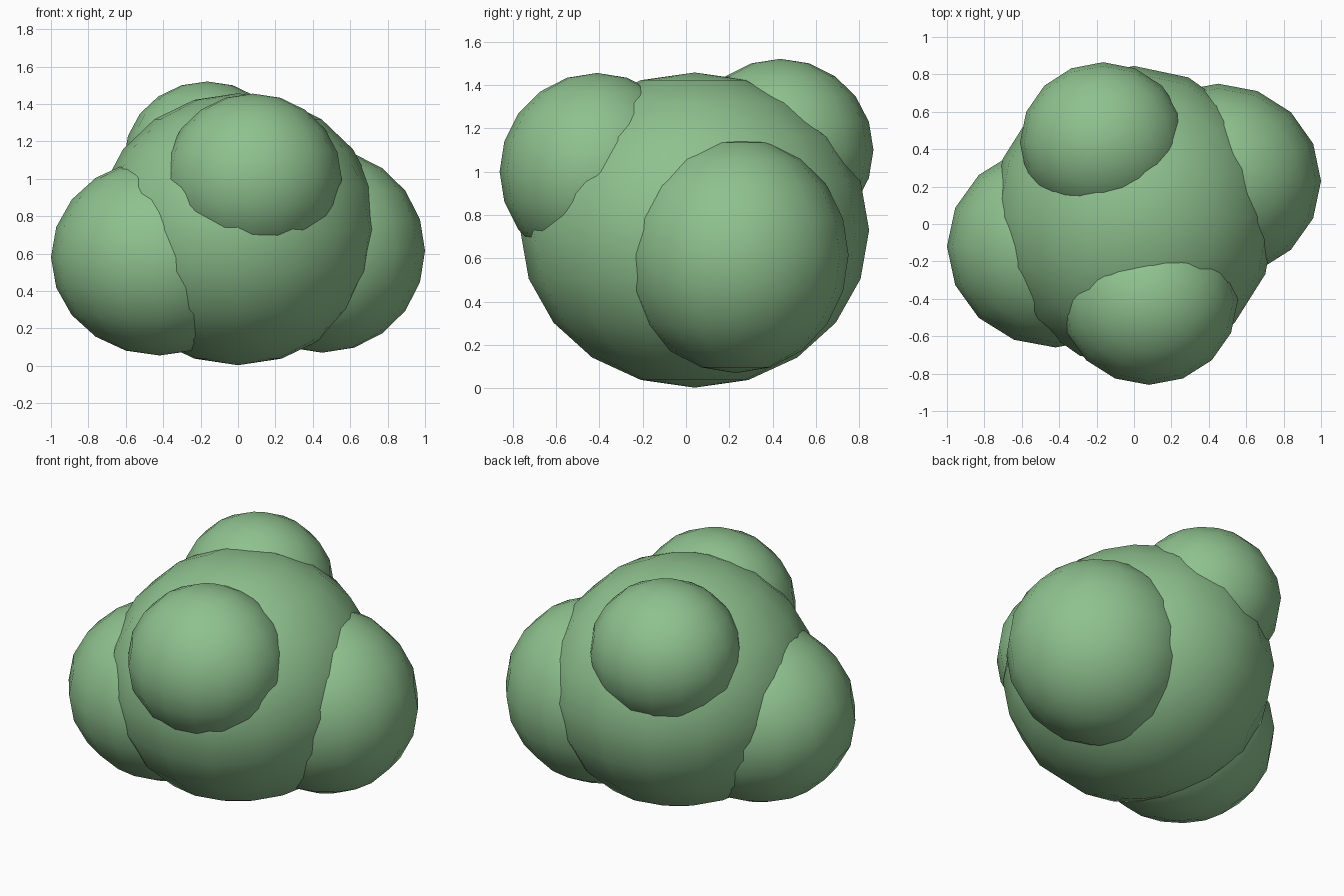
import bpy

if "Cube" in bpy.data.objects:
    bpy.data.objects.remove(bpy.data.objects["Cube"])

# One green for the whole model
green = bpy.data.materials.new("soft green")
green.diffuse_color = (0.275, 0.539, 0.275, 1.0)
green.use_nodes = True
green.node_tree.nodes["Principled BSDF"].inputs["Base Color"].default_value = green.diffuse_color

# Part name, centre, radii
lobes = [
    ("core",             (0.00, 0.04, 0.73),    (0.76, 0.805, 0.727)),
    ("left_lobe",        (-0.42, -0.12, 0.58),  (0.58, 0.54, 0.525)),
    ("right_lobe",       (0.45, 0.23, 0.615),   (0.55, 0.52, 0.545)),
    ("front_upper_lobe", (0.08, -0.41, 1.00),   (0.475, 0.45, 0.455)),
    ("back_upper_lobe",  (-0.165, 0.435, 1.10), (0.445, 0.43, 0.42)),
]


def add_lobe(name, centre, radii):
    """Low-poly smooth ellipsoid, 16 around by 10 high."""
    bpy.ops.mesh.primitive_uv_sphere_add(segments=16, ring_count=10, radius=1, location=centre)
    ob = bpy.context.object
    ob.name = name
    ob.scale = radii
    bpy.ops.object.transform_apply(location=False, rotation=False, scale=True)
    bpy.ops.object.shade_smooth()
    ob.data.materials.append(green)


for lobe in lobes:
    add_lobe(*lobe)
